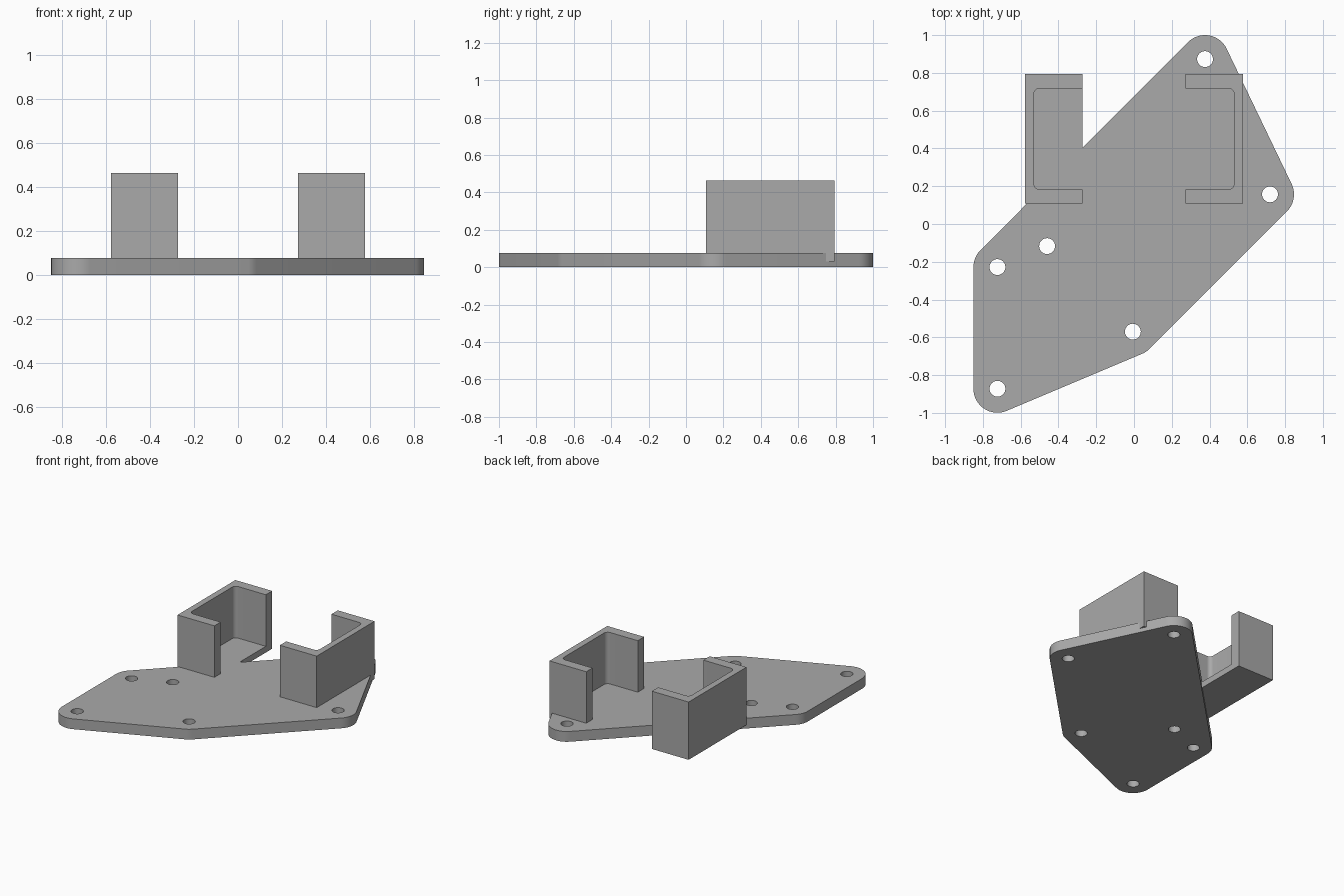
import bpy, bmesh
from math import cos, sin, radians
from mathutils import Vector
from mathutils.geometry import convex_hull_2d

if "Cube" in bpy.data.objects:
    bpy.data.objects.remove(bpy.data.objects["Cube"], do_unlink=True)

grey = bpy.data.materials.new("plain grey")
grey.use_nodes = True
grey.diffuse_color = (0.4, 0.4, 0.4, 1)
grey.node_tree.nodes["Principled BSDF"].inputs["Base Color"].default_value = (0.4, 0.4, 0.4, 1)

PLATE_TOP = 0.077
BRACKET_BOTTOM = 0.03
BRACKET_TOP = 0.463


def arc(x, y, r, start, end, steps):
    angles = [radians(start + (end - start) * i / steps) for i in range(steps + 1)]
    return [Vector((x + r * cos(a), y + r * sin(a))) for a in angles]


def prism(name, outline, z0, z1):
    """Extrude a closed outline between two heights."""
    bm = bmesh.new()
    base = bm.faces.new([bm.verts.new((x, y, z0)) for x, y in outline])
    top = bmesh.ops.extrude_face_region(bm, geom=[base], use_keep_orig=True)
    moved = [v for v in top["geom"] if isinstance(v, bmesh.types.BMVert)]
    bmesh.ops.translate(bm, vec=(0, 0, z1 - z0), verts=moved)
    bmesh.ops.recalc_face_normals(bm, faces=bm.faces)
    mesh = bpy.data.meshes.new(name)
    bm.to_mesh(mesh)
    bm.free()
    mesh.materials.append(grey)
    obj = bpy.data.objects.new(name, mesh)
    bpy.context.collection.objects.link(obj)
    return obj


def smooth(obj):
    bpy.ops.object.select_all(action="DESELECT")
    obj.select_set(True)
    bpy.context.view_layer.objects.active = obj
    bpy.ops.object.shade_smooth_by_angle(angle=radians(30))


# Plate: hull of rounded bosses around the outer screw holes
holes = [(0.376, 0.873), (0.72, 0.157), (-0.006, -0.57),
         (-0.723, -0.872), (-0.723, -0.228), (-0.46, -0.117)]
rim = [p for x, y in holes[:5] for p in arc(x, y, 0.127, 0, 355, 71)]
plate = prism("base_plate", [rim[i] for i in convex_hull_2d(rim)], 0, PLATE_TOP)

# Screw holes drilled through the plate
for i, (x, y) in enumerate(holes):
    drill = prism(f"hole_cutter_{i + 1}", arc(x, y, 0.042, 0, 348.75, 31), -0.1, 0.2)
    drill.hide_render = True
    drill.hide_set(True)
    cut = plate.modifiers.new(f"hole_{i + 1}", "BOOLEAN")
    cut.operation = "DIFFERENCE"
    cut.solver = "EXACT"
    cut.object = drill

# Bake the holes so that shading follows the cut edges
baked = bpy.data.meshes.new_from_object(
    plate.evaluated_get(bpy.context.evaluated_depsgraph_get()))
plate.modifiers.clear()
plate.data = baked
for obj in [o for o in bpy.data.objects if o.name.startswith("hole_cutter")]:
    bpy.data.objects.remove(obj, do_unlink=True)
smooth(plate)

# Pair of C-shaped brackets facing each other, each with a floor
open_x, outer_x, inner_x = 0.272, 0.577, 0.53
front_y, back_y, wall, fillet = 0.108, 0.793, 0.075, 0.03
outer = [(open_x, front_y), (outer_x, front_y), (outer_x, back_y), (open_x, back_y)]
inner = [(open_x, back_y - wall)]
inner += arc(inner_x - fillet, back_y - wall - fillet, fillet, 90, 0, 8)
inner += arc(inner_x - fillet, front_y + wall + fillet, fillet, 0, -90, 8)
inner += [(open_x, front_y + wall)]
for side, sign in (("left", 1), ("right", -1)):
    def mirrored(points):
        return [(sign * x, y) for x, y in points]
    smooth(prism(f"{side}_bracket", mirrored(outer + inner), BRACKET_BOTTOM, BRACKET_TOP))
    prism(f"{side}_bracket_floor", mirrored(inner), BRACKET_BOTTOM, PLATE_TOP - 0.0005)
